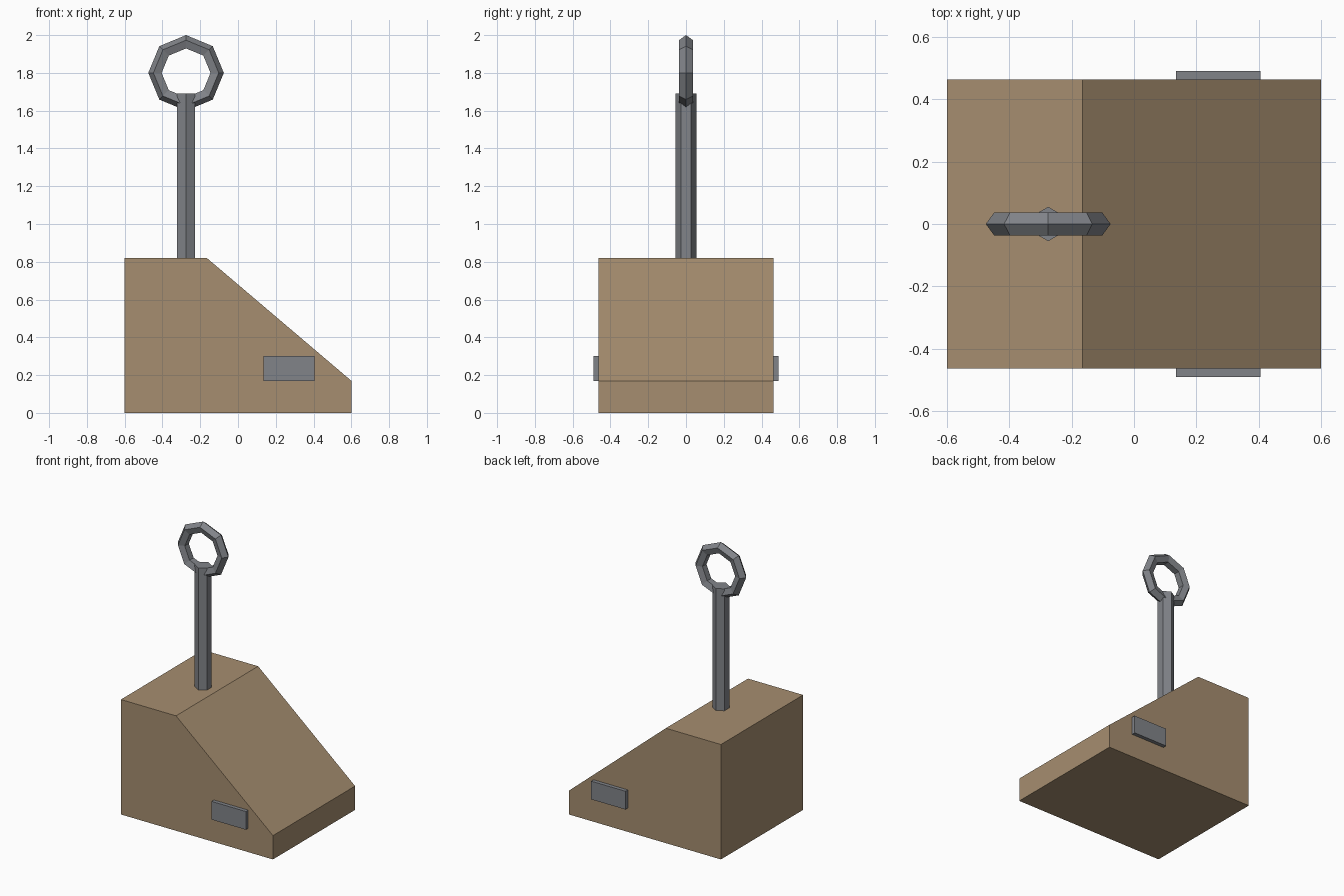
import bpy, bmesh
from math import cos, sin, pi, tau
from mathutils import Matrix

cube = bpy.data.objects.get("Cube")
if cube:
    bpy.data.objects.remove(cube, do_unlink=True)


def material(name, rgb):
    m = bpy.data.materials.new(name)
    m.use_nodes = True
    m.diffuse_color = (*rgb, 1)
    bsdf = next(n for n in m.node_tree.nodes if n.type == 'BSDF_PRINCIPLED')
    bsdf.inputs["Base Color"].default_value = (*rgb, 1)
    return m


def finish(name, bm, mat):
    bmesh.ops.recalc_face_normals(bm, faces=bm.faces)
    mesh = bpy.data.meshes.new(name)
    bm.to_mesh(mesh)
    bm.free()
    mesh.materials.append(mat)
    obj = bpy.data.objects.new(name, mesh)
    bpy.context.collection.objects.link(obj)
    return obj


wood = material("tan wood", (0.38, 0.27, 0.16))
steel = material("grey steel", (0.22, 0.23, 0.25))
SHAFT_X = -0.275

# Sloped block: side profile extruded across the depth
bm = bmesh.new()
half = 0.463
profile = [(-0.6, 0), (0.6, 0), (0.6, 0.17), (-0.165, 0.82), (-0.6, 0.82)]
face = bm.faces.new([bm.verts.new((x, -half, z)) for x, z in profile])
side = bmesh.ops.extrude_face_region(bm, geom=[face])["geom"]
bmesh.ops.translate(bm, vec=(0, 2 * half, 0),
                    verts=[v for v in side if isinstance(v, bmesh.types.BMVert)])
finish("sloped_block", bm, wood)

# Side plates, one on each flank
for name, s in (("front_plate", -1), ("back_plate", 1)):
    bm = bmesh.new()
    place = Matrix.Translation((0.27, s * 0.465, 0.235))
    bmesh.ops.create_cube(bm, size=1, matrix=place @ Matrix.Diagonal((0.27, 0.05, 0.13, 1)))
    finish(name, bm, steel)

# Six-sided shaft with corners toward front and back
bm = bmesh.new()
bottom, top = 0.8, 1.69
place = Matrix.Translation((SHAFT_X, 0, (bottom + top) / 2)) @ Matrix.Rotation(pi / 2, 4, 'Z')
bmesh.ops.create_cone(bm, cap_ends=True, segments=6, radius1=0.055, radius2=0.055,
                      depth=top - bottom, matrix=place)
# Turn a corner to the front if the primitive starts on a flat
if max(v.co.y for v in bm.verts) < 0.054:
    bmesh.ops.rotate(bm, cent=(SHAFT_X, 0, 0), verts=bm.verts,
                     matrix=Matrix.Rotation(pi / 6, 3, 'Z'))
finish("shaft", bm, steel)

# Eight-sided ring with a five-sided section, flat on the inside
bm = bmesh.new()
major, minor, sides, section = 0.161, 0.039, 8, 5
loops = []
for i in range(sides):
    a = tau * i / sides
    loop = []
    for j in range(section):
        b = tau * j / section
        r = major + minor * cos(b)
        loop.append(bm.verts.new((SHAFT_X + r * cos(a), minor * sin(b), 1.8 + r * sin(a))))
    loops.append(loop)
for i in range(sides):
    p, q = loops[i], loops[(i + 1) % sides]
    for j in range(section):
        k = (j + 1) % section
        bm.faces.new((p[j], q[j], q[k], p[k]))
finish("ring_handle", bm, steel)
